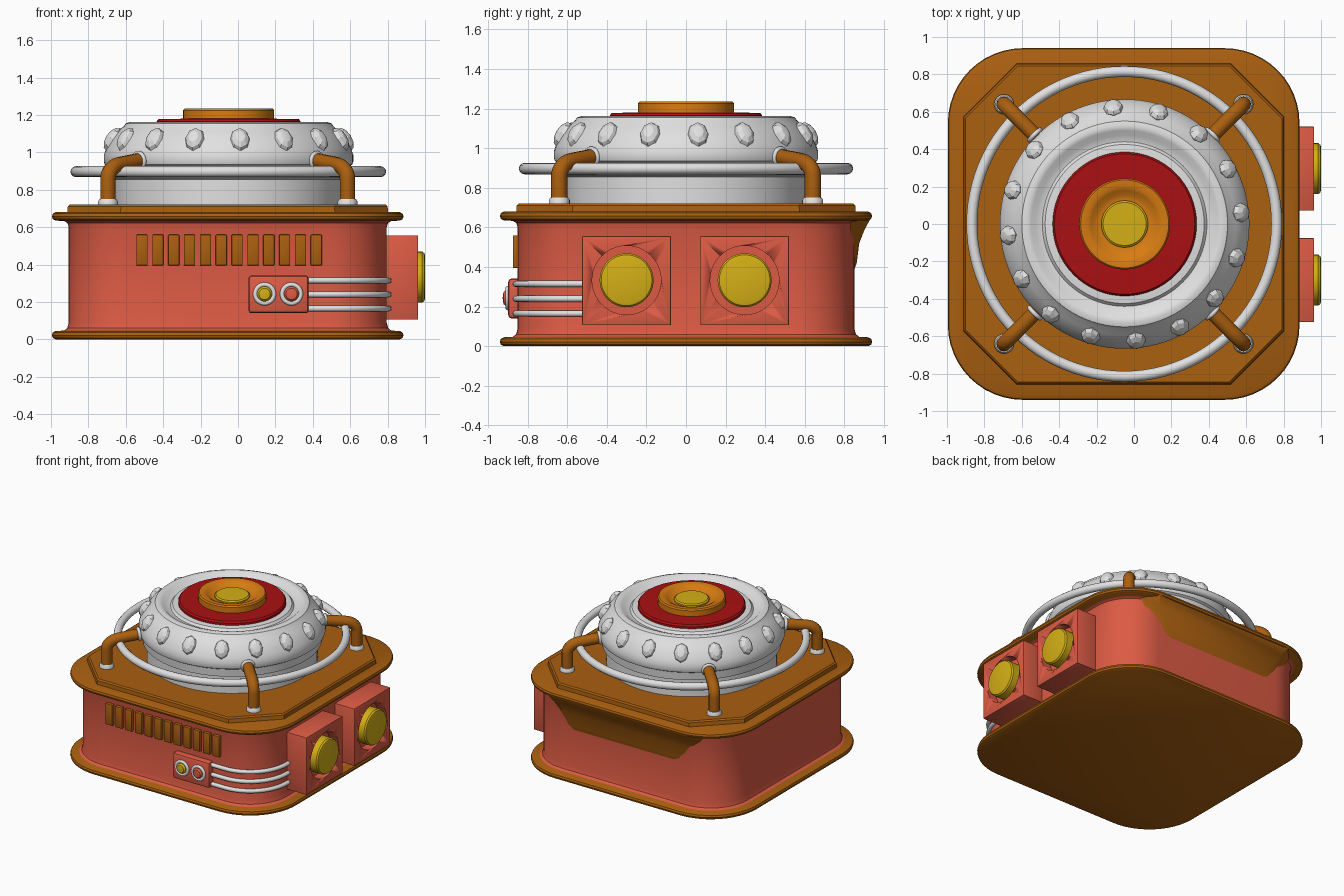
import bpy, bmesh, math
from mathutils import Vector, Matrix

if "Cube" in bpy.data.objects:
    bpy.data.objects.remove(bpy.data.objects["Cube"])

CX = -0.055  # centre of the housing; the lamps on the right make up the rest


def mat(name, rgb):
    m = bpy.data.materials.new(name)
    m.diffuse_color = (*rgb, 1)
    m.use_nodes = True
    m.node_tree.nodes["Principled BSDF"].inputs["Base Color"].default_value = m.diffuse_color
    return m


BROWN = mat("brown", (0.40, 0.115, 0.005))
CORAL = mat("coral red", (0.72, 0.105, 0.058))
WHITE = mat("light grey", (0.75, 0.75, 0.75))
RED = mat("dark red", (0.40, 0.005, 0.006))
ORANGE = mat("orange", (0.68, 0.20, 0.006))
YELLOW = mat("yellow", (0.66, 0.43, 0.008))


def finish(name, bm, mats, angle=35):
    bmesh.ops.remove_doubles(bm, verts=bm.verts, dist=1e-5)
    bmesh.ops.recalc_face_normals(bm, faces=bm.faces)
    me = bpy.data.meshes.new(name)
    bm.to_mesh(me)
    bm.free()
    for m in mats:
        me.materials.append(m)
    me.polygons.foreach_set("use_smooth", [True] * len(me.polygons))
    me.set_sharp_from_angle(angle=math.radians(angle))
    ob = bpy.data.objects.new(name, me)
    bpy.context.collection.objects.link(ob)
    return ob


def loft(name, rings, mats, rule=None, angle=35):
    """Skin a stack of point rings and cap both ends."""
    bm = bmesh.new()
    rows = [[bm.verts.new(p) for p in r] for r in rings]
    for a, b in zip(rows, rows[1:]):
        n = len(a)
        for i in range(n):
            bm.faces.new((a[i], a[(i + 1) % n], b[(i + 1) % n], b[i]))
    bm.faces.new(rows[0])
    bm.faces.new(rows[-1])
    if rule:
        for f in bm.faces:
            f.material_index = rule(f.calc_center_median())
    return finish(name, bm, mats, angle)


def lathe(name, profile, material, origin=(0, 0, 0), axis="Z", n=64):
    """Revolve (radius, height) points about an axis through origin."""
    turn = {"Z": Matrix(), "X": Matrix.Rotation(math.pi / 2, 4, "Y"),
            "-Y": Matrix.Rotation(math.pi / 2, 4, "X")}[axis]
    rings = [[Vector(origin) + turn @ Vector((r * math.cos(t), r * math.sin(t), h))
              for t in (2 * math.pi * i / n for i in range(n))] for r, h in profile]
    return loft(name, rings, [material])


def box(name, lo, hi, material, bevel=0.0):
    bm = bmesh.new()
    bmesh.ops.create_cube(bm, size=1)
    for v in bm.verts:
        v.co = [(a + b) / 2 + c * (b - a) for a, b, c in zip(lo, hi, v.co)]
    if bevel:
        bmesh.ops.bevel(bm, geom=bm.edges[:], offset=bevel, segments=2, profile=0.5, affect="EDGES")
    return finish(name, bm, [material])


def ring(name, loc, major, minor, material, axis="Z", n=96):
    prof = [(major + minor * math.cos(t), minor * math.sin(t))
            for t in (2 * math.pi * k / 12 for k in range(13))]
    ob = lathe(name, prof, material, loc, axis, n)
    bm = bmesh.new()  # drop the two lathe caps
    bm.from_mesh(ob.data)
    bmesh.ops.delete(bm, geom=[f for f in bm.faces if len(f.verts) > 4], context="FACES")
    bmesh.ops.recalc_face_normals(bm, faces=bm.faces)
    bm.to_mesh(ob.data)
    bm.free()
    return ob


def pipe(name, pts, radius, material):
    cu = bpy.data.curves.new(name, "CURVE")
    cu.dimensions = "3D"
    cu.bevel_depth = radius
    cu.bevel_resolution = 4
    cu.use_fill_caps = True
    sp = cu.splines.new("POLY")
    sp.points.add(len(pts) - 1)
    for q, p in zip(sp.points, pts):
        q.co = (*p, 1)
    cu.materials.append(material)
    ob = bpy.data.objects.new(name, cu)
    bpy.context.collection.objects.link(ob)
    return ob


def rounded_square(h, z, n=12):
    r = 0.40 - (0.94 - h)
    pts = []
    for q, (sx, sy) in enumerate(((1, 1), (-1, 1), (-1, -1), (1, -1))):
        for k in range(n + 1):
            t = math.pi / 2 * (q + k / n)
            pts.append((CX + sx * (h - r) + r * math.cos(t), sy * (h - r) + r * math.sin(t), z))
    return pts


# Housing: brown bottom and top flanges with a coral wall between
wall = [(0.92, 0), (0.935, 0.008), (0.94, 0.022), (0.935, 0.037), (0.92, 0.045), (0.875, 0.047),
        (0.858, 0.06), (0.85, 0.09), (0.85, 0.60), (0.857, 0.622), (0.875, 0.633),
        (0.92, 0.635), (0.935, 0.643), (0.94, 0.657), (0.935, 0.672), (0.92, 0.68)]
loft("housing", [rounded_square(h, z) for h, z in wall], [BROWN, CORAL],
     lambda c: 1 if 0.047 < c.z < 0.633 and abs(c.z - 0.34) > 1e-4 or 0.3 < c.z < 0.38 else 0)


def octagon(h, c, z):
    return [(CX + x, y, z) for x, y in ((h, -c), (h, c), (c, h), (-c, h), (-h, c), (-h, -c), (-c, -h), (c, -h))]


# Raised deck with cut corners
loft("deck", [octagon(0.858, 0.575, 0.67), octagon(0.855, 0.57, 0.71), octagon(0.845, 0.565, 0.72)], [BROWN], angle=20)

# Flared brown panel under the back of the top flange
flare = [(0.848, 0.38, 0.43), (0.862, 0.42, 0.45), (0.875, 0.52, 0.51), (0.90, 0.585, 0.56), (0.932, 0.645, 0.60)]
loft("back_flare", [[(CX - w, y, z), (CX + w, y, z), (CX + w + 0.1, 0.83, z), (CX - w - 0.1, 0.83, z)]
                    for y, z, w in flare], [BROWN])

# Dome with a dished top
dome = [(0.61, 0.70), (0.61, 0.855), (0.64, 0.865), (0.645, 0.925), (0.662, 0.935), (0.667, 0.95),
        (0.667, 0.985), (0.655, 1.02), (0.63, 1.065), (0.595, 1.11), (0.56, 1.14), (0.55, 1.155),
        (0.525, 1.163), (0.50, 1.157), (0.475, 1.135), (0.44, 1.128), (0.425, 1.145), (0.38, 1.15), (0, 1.15)]
lathe("dome", dome, WHITE, (CX + 0.005, 0, 0), n=96)
lathe("red_disc", [(0.385, 1.12), (0.385, 1.165), (0.375, 1.178), (0.24, 1.18), (0, 1.18)], RED, (CX + 0.005, 0, 0))
lathe("orange_cap", [(0.243, 1.15), (0.243, 1.225), (0.235, 1.235), (0.20, 1.235), (0.18, 1.225),
                     (0.155, 1.205), (0.13, 1.20), (0, 1.20)], ORANGE, (CX + 0.005, 0, 0))
lathe("yellow_button", [(0.125, 1.18), (0.125, 1.21), (0.115, 1.218), (0, 1.22)], YELLOW, (CX + 0.005, 0, 0))

# Sixteen faceted studs around the dome slope
bm = bmesh.new()
for i in range(16):
    a = math.radians(5.6 + 22.5 * i)
    m = (Matrix.Translation((CX + 0.005 + 0.622 * math.cos(a), 0.622 * math.sin(a), 1.068))
         @ Matrix.Rotation(a, 4, "Z") @ Matrix.Rotation(math.radians(58), 4, "Y")
         @ Matrix.Diagonal((0.07, 0.053, 0.04, 1)))
    bmesh.ops.create_uvsphere(bm, u_segments=8, v_segments=6, radius=1, matrix=m)
finish("dome_studs", bm, [WHITE], 20)

# Guard ring and its four bent brackets
ring("guard_ring", (CX + 0.003, 0, 0.897), 0.815, 0.029, WHITE)
for sx in (-1, 1):
    for sy in (-1, 1):
        path = [(0.64, 0.70), (0.64, 0.86)]
        for k in range(1, 8):  # rounded elbow
            t = math.pi / 2 * k / 8
            path.append((0.57 + 0.07 * math.cos(t), 0.86 + 0.075 * math.sin(t)))
        path += [(0.555, 0.94), (0.44, 0.962)]
        pipe("guard_bracket", [(CX + sx * d, sy * d, z) for d, z in path], 0.041, BROWN)
        lathe("bracket_foot", [(0.053, 0.71), (0.053, 0.738), (0.045, 0.75), (0, 0.75)], WHITE,
              (CX + sx * 0.64, sy * 0.64, 0), n=24)
        c = ring("bracket_collar", (0, 0, 0), 0.04, 0.012, WHITE, n=24)
        c.location = (CX + sx * 0.475, sy * 0.475, 0.957)
        c.rotation_euler = Vector((sx, sy, -0.15)).to_track_quat("Z", "Y").to_euler()

# Front vent slats
for i in range(12):
    x = -0.513 + 0.0847 * i
    box("vent_slat", (x - 0.03, -0.874, 0.395), (x + 0.03, -0.84, 0.56), BROWN, 0.005)

# Front control box with two ringed buttons
box("control_box", (0.056, -0.898, 0.14), (0.377, -0.83, 0.342), CORAL, 0.018)
for x, m in ((0.142, YELLOW), (0.286, CORAL)):
    ring("button_ring", (x, -0.9, 0.243), 0.05, 0.012, WHITE, "-Y", 32)
    lathe("button", [(0.04, 0), (0.04, 0.02), (0.03, 0.032), (0, 0.036)], m, (x, -0.89, 0.243), "-Y", 32)

# Three tubes wrapping the front right corner
for z in (0.165, 0.24, 0.315):
    h, r = 0.86, 0.32
    arc = [(CX + h - r + r * math.sin(t), -(h - r) - r * math.cos(t), z)
           for t in (math.pi / 2 * k / 12 for k in range(13))]
    pipe("tube", [(0.36, -h, z)] + arc + [(CX + h, -0.50, z)], 0.016, WHITE)

# Two square lamps on the right side
for y in (-0.30, 0.296):
    b = box("lamp_box", (0.76, y - 0.224, 0.106), (0.963, y + 0.224, 0.556), CORAL, 0.004)
    cut = lathe("lamp_cutter", [(0.174, 0.89), (0.174, 1.1)], CORAL, (0, y, 0.333), "X")
    cut.hide_render = True
    cut.hide_viewport = True
    mod = b.modifiers.new("recess", "BOOLEAN")
    mod.operation = "DIFFERENCE"
    mod.solver = "EXACT"
    mod.object = cut
    lathe("lamp_lens", [(0.136, 0.80), (0.136, 0.985), (0.128, 0.996), (0.115, 1.0), (0, 1.0)],
          YELLOW, (0, y, 0.333), "X")
